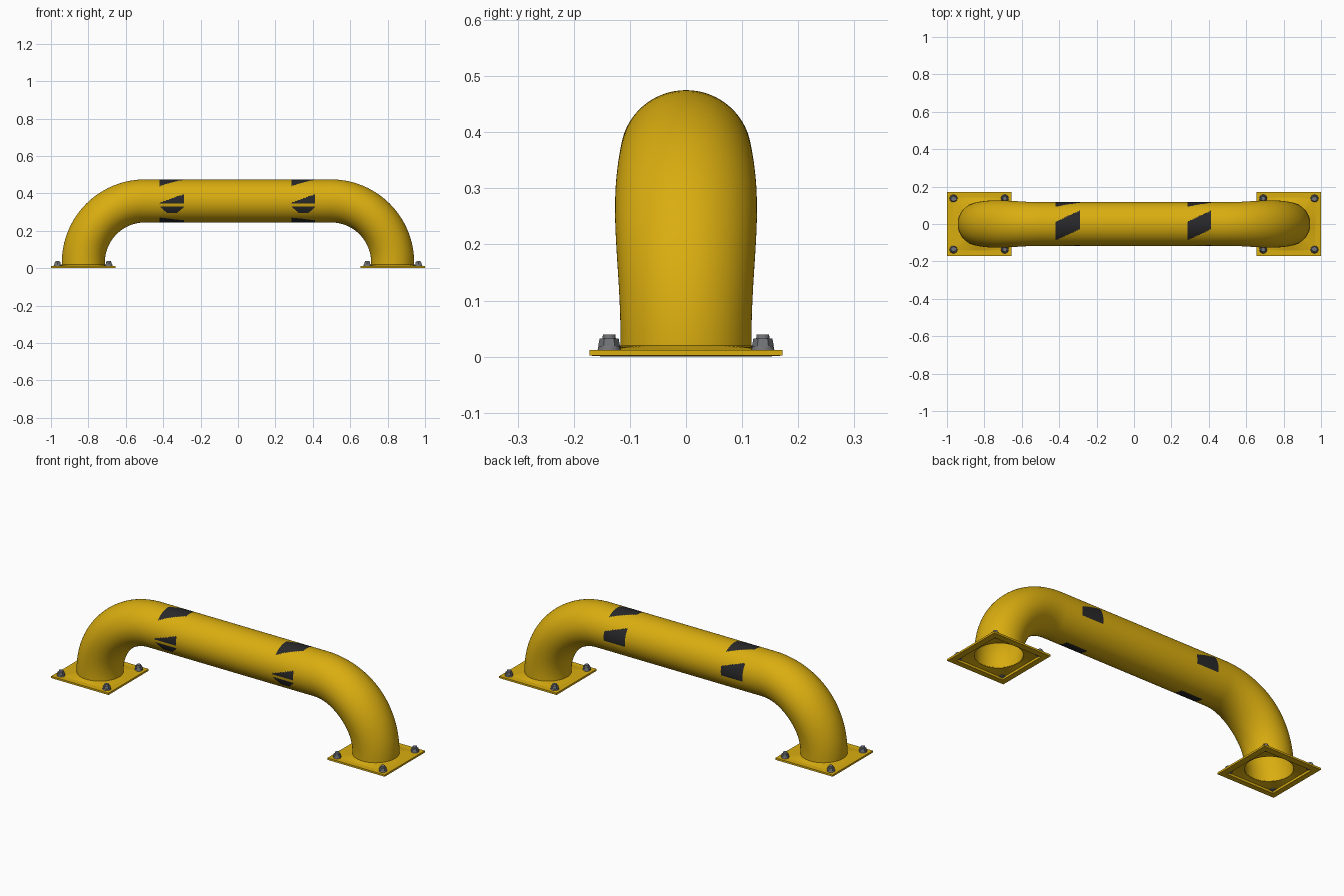
import bpy, bmesh, math
from math import sin, cos, pi, radians, degrees

if "Cube" in bpy.data.objects:
    bpy.data.objects.remove(bpy.data.objects["Cube"])


def material(name, rgb):
    m = bpy.data.materials.new(name)
    m.diffuse_color = (*rgb, 1)
    m.use_nodes = True
    m.node_tree.nodes["Principled BSDF"].inputs["Base Color"].default_value = m.diffuse_color
    return m


YELLOW = material("safety yellow", (0.70, 0.42, 0.005))
BLACK = material("stripe black", (0.022, 0.022, 0.024))
GREY = material("bolt grey", (0.17, 0.175, 0.19))


def finish(name, bm, mats, angle=35):
    bmesh.ops.recalc_face_normals(bm, faces=bm.faces)
    mesh = bpy.data.meshes.new(name)
    bm.to_mesh(mesh)
    bm.free()
    ob = bpy.data.objects.new(name, mesh)
    bpy.context.collection.objects.link(ob)
    for m in mats:
        mesh.materials.append(m)
    bpy.ops.object.select_all(action='DESELECT')
    ob.select_set(True)
    bpy.context.view_layer.objects.active = ob
    bpy.ops.object.shade_smooth_by_angle(angle=radians(angle))
    return ob


def bridge(bm, a, b):
    n = len(a)
    return [bm.faces.new((a[i], a[(i + 1) % n], b[(i + 1) % n], b[i])) for i in range(n)]


# Bent pipe dimensions
SEG, RAD, BEND, BX, BZ = 144, 0.115, 0.33, 0.497, 0.03
FOOT = 0.828
BANDS = ((-0.42, -0.29), (0.285, 0.412))


def is_stripe(u, t):
    """u runs along the band, t is degrees from the top toward the front."""
    if -5 - 33 * u < t < 47 - 33 * u:
        return True
    if 95 - 23 * u < t < 97:
        return True
    if 105 < t < 126:
        k = (t - 105) / 21
        return 0.33 * k < u < 1 - 0.28 * k
    if t > 140 + 14 * u:
        return True
    return -100 < t < -51 - 24 * u


# Pipe path: (x, z, normal angle)
path = [(-BX - BEND, 0.018, pi)]
path += [(-BX + BEND * cos(a), BZ + BEND * sin(a), a)
         for a in (pi - pi / 2 * i / 28 for i in range(29))]
xs = []
for lo, hi in BANDS:
    xs += [lo + (hi - lo) * i / 26 for i in range(27)]
path += [(x, BZ + BEND, pi / 2) for x in xs]
path += [(BX + BEND * cos(a), BZ + BEND * sin(a), a)
         for a in (pi / 2 - pi / 2 * i / 28 for i in range(29))]
path.append((BX + BEND, 0.018, 0))

bm = bmesh.new()
previous = None
for k, (x, z, a) in enumerate(path):
    wide = 1.015 + 0.085 * sin(2 * a) ** 2      # bends bulge sideways
    ring = []
    for i in range(SEG):
        t = 2 * pi * i / SEG
        r = RAD * cos(t)
        ring.append(bm.verts.new((x + r * cos(a), -RAD * wide * sin(t), z + r * sin(a))))
    if previous:
        mid = (x + path[k - 1][0]) / 2
        for i, f in enumerate(bridge(bm, previous, ring)):
            t = (degrees(2 * pi * (i + 0.5) / SEG) + 180) % 360 - 180
            for lo, hi in BANDS:
                if lo < mid < hi and is_stripe((mid - lo) / (hi - lo), t):
                    f.material_index = 1
    previous = ring
finish("bent_pipe", bm, [YELLOW, BLACK])

for side, label in ((-1, "left"), (1, "right")):
    cx = side * FOOT

    # Plate rim, open in the middle
    bm = bmesh.new()
    loops = []
    for h, z in ((0.172, 0.002), (0.172, 0.012), (0.14, 0.012), (0.14, 0.0)):
        loops.append([bm.verts.new((cx + sx * h, sy * h, z))
                      for sx, sy in ((-1, -1), (1, -1), (1, 1), (-1, 1))])
    for i in range(4):
        bridge(bm, loops[i], loops[(i + 1) % 4])
    finish(label + "_plate_rim", bm, [YELLOW])

    # Shallow skirt from the round pipe to the square rim
    bm = bmesh.new()
    inner, outer = [], []
    for i in range(96):
        t = 2 * pi * i / 96
        c, s = cos(t), sin(t)
        q = 0.143 / max(abs(c), abs(s))
        inner.append(bm.verts.new((cx + c * 0.114, s * 0.116, 0.020)))
        outer.append(bm.verts.new((cx + c * q, s * q, 0.0115)))
    bridge(bm, inner, outer)
    ob = finish(label + "_plate_skirt", bm, [YELLOW])

    # Bolts: washer, hex nut, stud end
    bm = bmesh.new()
    for dx in (-0.137, 0.137):
        for y in (-0.137, 0.137):
            for sides, r1, r2, z0, z1 in ((24, 0.021, 0.019, 0.010, 0.019),
                                          (6, 0.0195, 0.017, 0.019, 0.032),
                                          (16, 0.012, 0.011, 0.032, 0.040)):
                made = bmesh.ops.create_cone(bm, cap_ends=True, segments=sides,
                                             radius1=r1, radius2=r2, depth=z1 - z0)
                bmesh.ops.translate(bm, verts=made["verts"],
                                    vec=(cx + dx, y, (z0 + z1) / 2))
    finish(label + "_bolts", bm, [GREY])
